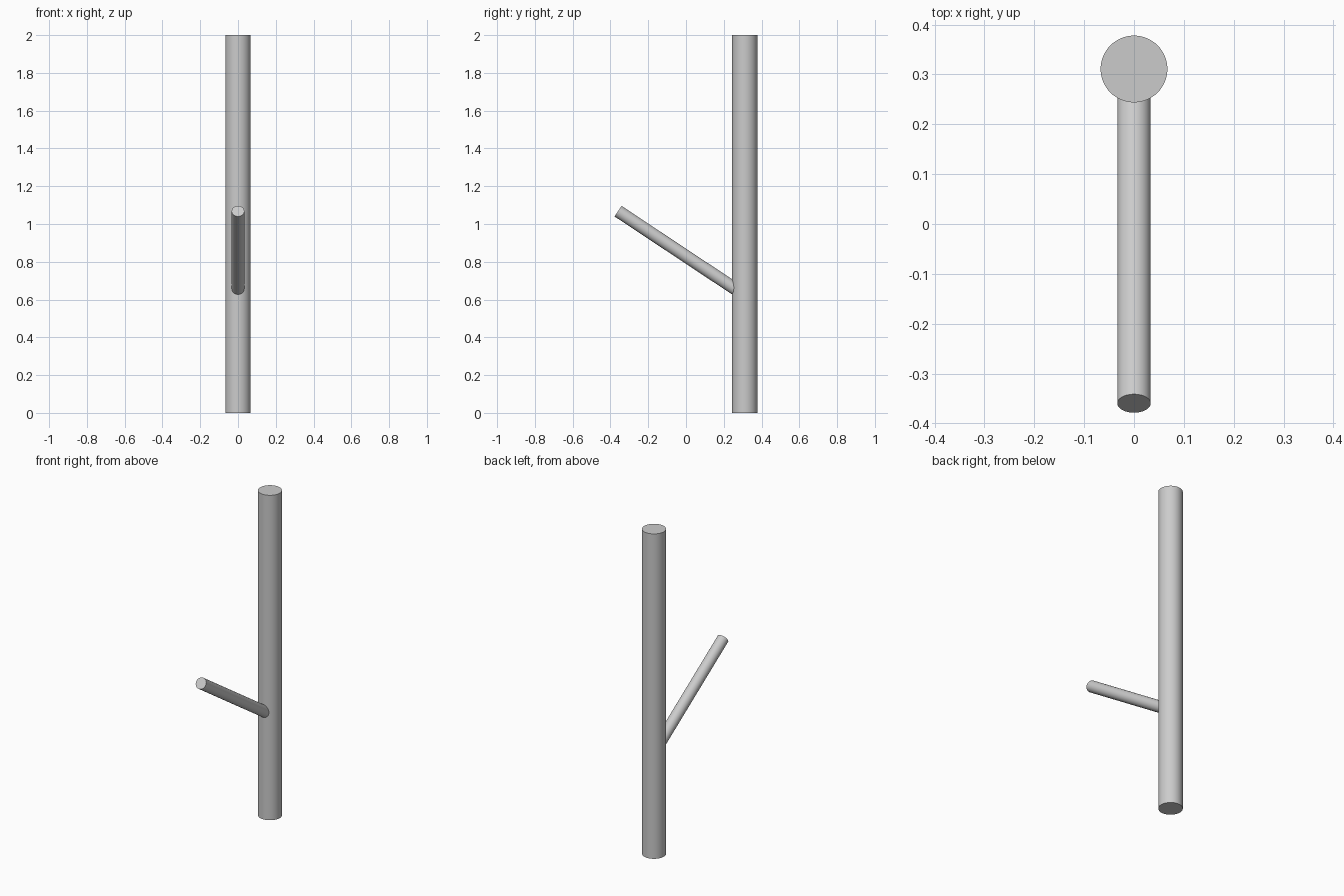
import bpy
from mathutils import Vector

cube = bpy.data.objects.get("Cube")
if cube:
    bpy.data.objects.remove(cube, do_unlink=True)

# Single plain grey
grey = bpy.data.materials.new("light_grey")
grey.use_nodes = True
color = (0.6, 0.6, 0.6, 1.0)
grey.diffuse_color = color
grey.node_tree.nodes["Principled BSDF"].inputs["Base Color"].default_value = color


def rod(name, start, end, radius):
    """Smooth capped cylinder running between two points."""
    start, end = Vector(start), Vector(end)
    axis = end - start
    bpy.ops.mesh.primitive_cylinder_add(
        vertices=64, radius=radius, depth=axis.length, location=(start + end) / 2)
    obj = bpy.context.object
    obj.name = name
    obj.rotation_euler = axis.to_track_quat('Z', 'Y').to_euler()
    obj.data.materials.append(grey)
    bpy.ops.object.shade_smooth_by_angle()
    return obj


# Upright post
post_y = 0.311
rod("post", (0, post_y, 0), (0, post_y, 2), 0.067)

# Slanted peg rising forward, rooted inside the post
rod("slanted_peg", (0, post_y, 0.623), (0, -0.36, 1.068), 0.0335)
